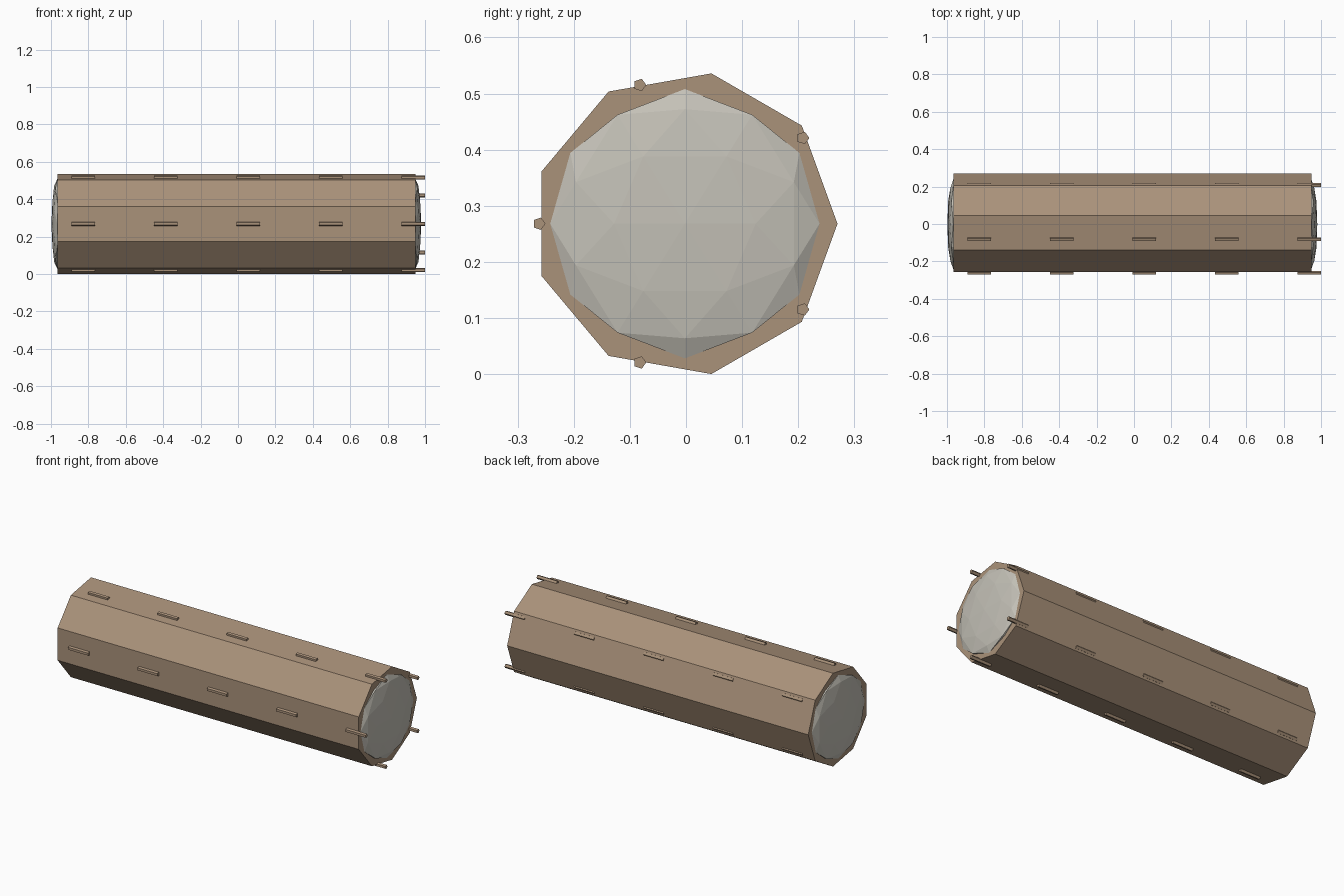
import bpy, bmesh, math
from mathutils import Vector

if "Cube" in bpy.data.objects:
    bpy.data.objects.remove(bpy.data.objects["Cube"])

CX, CY, CZ = -0.009, -0.002, 0.268   # axis of the log
HALF = 0.957                         # half length of the log


def material(name, rgb):
    m = bpy.data.materials.new(name)
    m.diffuse_color = (*rgb, 1.0)
    m.use_nodes = True
    m.node_tree.nodes["Principled BSDF"].inputs["Base Color"].default_value = m.diffuse_color
    return m


brown = material("bark brown", (0.402, 0.287, 0.195))
pale = material("pale grey", (0.552, 0.533, 0.474))


def add_object(name, bm, mat):
    bmesh.ops.recalc_face_normals(bm, faces=bm.faces)
    mesh = bpy.data.meshes.new(name)
    bm.to_mesh(mesh)
    bm.free()
    mesh.materials.append(mat)
    ob = bpy.data.objects.new(name, mesh)
    bpy.context.collection.objects.link(ob)
    return ob


def prism(name, sides, radius, x0, x1, y, z, mat):
    """Closed prism along x, with one corner pointing to +y."""
    bm = bmesh.new()
    rings = []
    for x in (x0, x1):
        rings.append([bm.verts.new((x, y + radius * math.cos(math.tau * i / sides),
                                    z + radius * math.sin(math.tau * i / sides)))
                      for i in range(sides)])
    a, b = rings
    for i in range(sides):
        j = (i + 1) % sides
        bm.faces.new((a[i], a[j], b[j], b[i]))
    bm.faces.new(a)
    bm.faces.new(b)
    return add_object(name, bm, mat)


def faceted_cap(name, x):
    """Flattened 80-face ball, half sunk in the log end."""
    phi = (1 + math.sqrt(5)) / 2
    corners = []
    for s in (-1, 1):
        for t in (-phi, phi):
            corners += [Vector((0, t, s)), Vector((s, 0, t)), Vector((t, s, 0))]
    points = [c.normalized() for c in corners]
    for i, p in enumerate(corners):
        for q in corners[:i]:
            if (p - q).length < 2.1:
                points.append((p + q).normalized())
    bm = bmesh.new()
    for p in points:
        bm.verts.new(p)
    bmesh.ops.convex_hull(bm, input=bm.verts)
    for v in bm.verts:
        v.co = (x + 0.032 * v.co.x, CY + 0.24 * v.co.y, CZ + 0.24 * v.co.z)
    return add_object(name, bm, pale)


# nine-sided log
prism("log_body", 9, 0.272, CX - HALF, CX + HALF, CY, CZ, brown)

# pale domed ends
faceted_cap("end_cap_left", CX - HALF)
faceted_cap("end_cap_right", CX + HALF)

# five rows of small bark ridges, five around
for row in range(5):
    x = -0.827 + 0.441 * row
    for k in range(5):
        a = math.radians(36 + 72 * k)
        prism(f"bark_ridge_{row + 1}_{k + 1}", 5, 0.0115, x - 0.063, x + 0.063,
              CY + 0.26 * math.cos(a), CZ + 0.26 * math.sin(a), brown)
